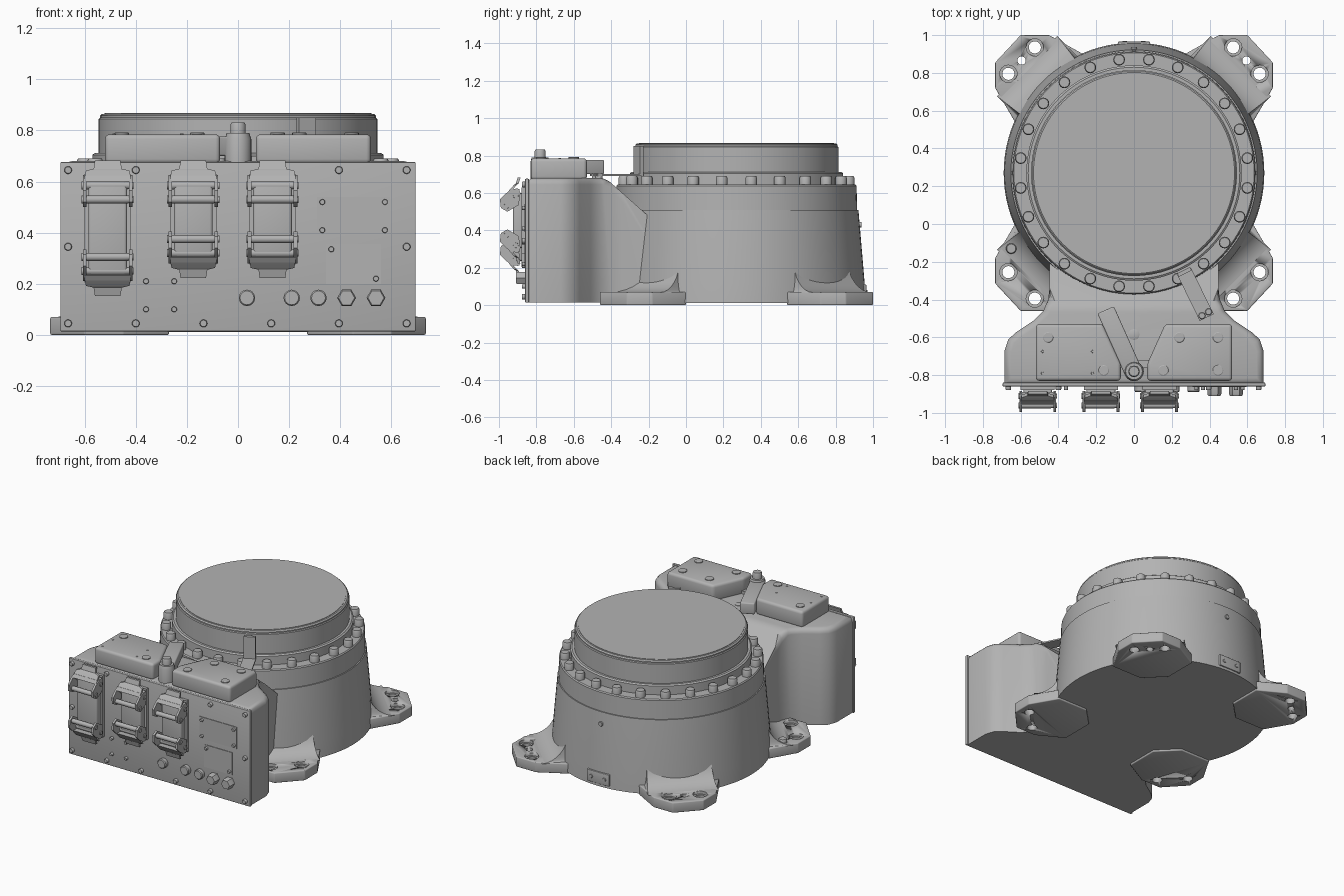
import bpy, bmesh, math
from math import sin, cos, pi
from mathutils import Vector, Matrix

if "Cube" in bpy.data.objects:
    bpy.data.objects.remove(bpy.data.objects["Cube"])

grey = bpy.data.materials.new("machine grey")
grey.use_nodes = True
COLOUR = (0.45, 0.45, 0.45, 1)
grey.diffuse_color = COLOUR
grey.node_tree.nodes["Principled BSDF"].inputs["Base Color"].default_value = COLOUR
CY = 0.27          # centre of the drum in y
PANEL = -0.86      # front panel plane


def finish(name, bm):
    bmesh.ops.recalc_face_normals(bm, faces=bm.faces)
    mesh = bpy.data.meshes.new(name)
    bm.to_mesh(mesh)
    bm.free()
    mesh.materials.append(grey)
    ob = bpy.data.objects.new(name, mesh)
    bpy.context.collection.objects.link(ob)
    bpy.ops.object.select_all(action='DESELECT')
    ob.select_set(True)
    bpy.context.view_layer.objects.active = ob
    bpy.ops.object.shade_smooth_by_angle(angle=math.radians(32))
    return ob


def place(axis, a, b, h):
    return {'x': (h, a, b), 'y': (a, h, b), 'z': (a, b, h)}[axis]


def loft(bm, rings):
    loops = [[bm.verts.new(p) for p in r] for r in rings]
    n = len(loops[0])
    for lo, hi in zip(loops, loops[1:]):
        for i in range(n):
            bm.faces.new((lo[i], lo[(i + 1) % n], hi[(i + 1) % n], hi[i]))
    bm.faces.new(loops[0])
    bm.faces.new(loops[-1])


def prism(bm, pts, lo, hi, axis='z'):
    loft(bm, [[place(axis, a, b, h) for a, b in pts] for h in (lo, hi)])


def rect(x0, x1, y0, y1):
    return [(x0, y0), (x1, y0), (x1, y1), (x0, y1)]


def lathe(bm, profile, a, b, axis='z', sides=24):
    # profile of (radius, height) rings around an axis through a, b
    loft(bm, [[place(axis, a + r * cos(2 * pi * i / sides),
                     b + r * sin(2 * pi * i / sides), h)
               for i in range(sides)] for r, h in profile])


def studs(name, spots, r, lo, hi, axis='z', sides=16):
    bm = bmesh.new()
    tip = hi + (lo - hi) * 0.2
    for a, b in spots:
        lathe(bm, [(r, lo), (r, tip), (r * 0.85, hi)], a, b, axis, sides)
    return finish(name, bm)


def bevel(bm, test, size, seg=3):
    edges = [e for e in bm.edges if len(e.link_faces) == 2
             and e.calc_face_angle(0) > 0.4 and test(e)]
    bmesh.ops.bevel(bm, geom=edges, offset=size, segments=seg,
                    affect='EDGES', profile=0.5)


def single(name, pts, lo, hi, axis='z', size=0):
    bm = bmesh.new()
    prism(bm, pts, lo, hi, axis)
    bmesh.ops.recalc_face_normals(bm, faces=bm.faces)
    if size:
        bevel(bm, lambda e: True, size)
    return finish(name, bm)


# Round body, bolt flange and drum
def round_part(name, profile):
    bm = bmesh.new()
    lathe(bm, profile, 0, CY, sides=96)
    return finish(name, bm)


round_part("round_body", [(0.69, 0.012), (0.685, 0.12), (0.652, 0.51)])
round_part("bolt_flange", [(0.645, 0.505), (0.642, 0.638), (0.636, 0.645)])
round_part("drum_seat", [(0.57, 0.64), (0.57, 0.705), (0.56, 0.712)])
round_part("drum", [(0.545, 0.70), (0.545, 0.845), (0.54, 0.85), (0.54, 0.858), (0.532, 0.865)])
round_part("drum_cap", [(0.522, 0.86), (0.522, 0.868)])
ring = [(7.5 + 15 * k) * pi / 180 for k in range(24)]
studs("flange_bolts", [(0.605 * sin(a), CY + 0.605 * cos(a)) for a in ring],
      0.031, 0.64, 0.69)

# Front housing with a waisted neck sloping down onto the round body
half = [(0.685, -0.85), (0.685, -0.67), (0.665, -0.61), (0.62, -0.57), (0.53, -0.51),
        (0.48, -0.46), (0.455, -0.40), (0.447, -0.34), (0.447, 0.0)]
bm = bmesh.new()
prism(bm, half + [(-x, y) for x, y in reversed(half)], 0.014, 0.68)
bmesh.ops.recalc_face_normals(bm, faces=bm.faces)
cut = bmesh.ops.bisect_plane(bm, geom=bm.verts[:] + bm.edges[:] + bm.faces[:],
                             plane_co=(0, -0.43, 0.68), plane_no=(0, 0.16, 0.18),
                             clear_outer=True)
bmesh.ops.holes_fill(bm, edges=[e for e in cut["geom_cut"] if isinstance(e, bmesh.types.BMEdge)])
bmesh.ops.recalc_face_normals(bm, faces=bm.faces)
bevel(bm, lambda e: all(v.co.z > 0.3 and v.co.y > -0.84 for v in e.verts)
      or all(v.co.z > 0.6 for v in e.verts) and abs(e.verts[0].co.x) > 0.6, 0.035)
finish("front_housing", bm)
single("front_panel", rect(-0.695, 0.695, 0.014, 0.676), PANEL, PANEL + 0.02, 'y', 0.004)

# Four mounting feet with concave gussets and stepped bolt holes
pad = [(0.27, 0.63), (0.45, 0.73), (0.6, 0.73), (0.735, 0.585)]
pad = pad + [(0.735, 0.45), (0.63, 0.27), (0.4, 0.27), (0.27, 0.4)]
for sx, side in ((1, "left"), (-1, "right")):
    for sy, end in ((1, "back"), (-1, "front")):
        foot = single(f"{end}_{side}_foot", [(sx * x, CY + sy * y) for x, y in pad],
                      0, 0.07, size=0.006)
        bm = bmesh.new()
        for x, y in ((0.525, 0.665), (0.665, 0.525)):
            lathe(bm, [(0.032, -0.1), (0.032, 0.05), (0.046, 0.05), (0.046, 0.1)],
                  sx * x, CY + sy * y)
        if sy > 0:
            lathe(bm, [(0.022, -0.1), (0.022, 0.1)], sx * 0.595, CY + 0.595)
        cutter = finish("hole_cutter", bm)
        cutter.hide_render = True
        mod = foot.modifiers.new("holes", 'BOOLEAN')
        mod.object, mod.operation, mod.solver = cutter, 'DIFFERENCE', 'EXACT'
        bpy.context.view_layer.objects.active = foot
        bpy.ops.object.modifier_apply(modifier="holes")
        bpy.data.objects.remove(cutter)
        # gusset rings in radial (u) and tangential (t) directions
        rings = []
        for k in range(9):
            a = k / 8 * pi / 2
            u, w = 0.635 + 0.165 * (1 - sin(a)), 0.225 - 0.02 * sin(a)
            z = 0.068 + 0.18 * (1 - cos(a))
            rings.append([(sx * (p - t) * 0.7071, CY + sy * (p + t) * 0.7071, z)
                          for p, t in ((0.45, -w), (u, -w), (u, w), (0.45, w))])
        bm = bmesh.new()
        loft(bm, rings)
        finish(f"{end}_{side}_gusset", bm)

# Back plate and plug
single("back_plate", rect(-0.085, 0.085, 0.03, 0.11), 0.94, 0.965, 'y', 0.004)
studs("back_plate_screws", [(-0.05, 0.07), (0.05, 0.07)], 0.012, 0.96, 0.97, 'y')
studs("back_plug", [(0, 0.43)], 0.016, 0.92, 0.938, 'y')
studs("foot_pin", [(-0.65, -0.13)], 0.028, 0.06, 0.10)

# Panel screws, plates and round or hexagonal fittings
rim = [(x, z) for x in (-0.665, 0.66) for z in (0.045, 0.345, 0.645)]
rim += [(x, 0.045) for x in (-0.4, -0.135, 0.13, 0.395)] + [(-0.4, 0.645), (0.395, 0.645)]
studs("panel_screws", rim, 0.015, PANEL, PANEL - 0.018, 'y')
small = [(x, z) for x in (0.33, 0.575) for z in (0.41, 0.52)]
small += [(x, z) for x in (-0.36, -0.25) for z in (0.1, 0.21)] + [(0.365, 0.335), (0.54, 0.22)]
studs("small_screws", small, 0.011, PANEL, PANEL - 0.018, 'y')
single("upper_plate", rect(0.31, 0.595, 0.39, 0.54), PANEL - 0.004, PANEL, 'y')
single("lower_plate", rect(0.345, 0.56, 0.2, 0.355), PANEL - 0.004, PANEL, 'y')
studs("round_fittings", [(x, 0.145) for x in (0.035, 0.21, 0.315)], 0.032, PANEL, PANEL - 0.03, 'y')
studs("hex_fittings", [(x, 0.145) for x in (0.425, 0.54)], 0.037, PANEL, PANEL - 0.05, 'y', 6)

# Cable sockets with locking levers
upper = [(-0.885, 0.6), (-0.895, 0.535), (-0.955, 0.5), (-0.99, 0.52), (-0.995, 0.565),
         (-0.96, 0.6), (-0.925, 0.62), (-0.9, 0.625)]
for name, x, low in (("first", -0.51, 0.215), ("second", -0.175, 0.285), ("third", 0.135, 0.285)):
    single(f"{name}_socket_base", rect(x - 0.09, x + 0.09, low - 0.01, 0.63), PANEL - 0.02, PANEL, 'y')
    single(f"{name}_socket_hood", rect(x - 0.076, x + 0.076, low + 0.02, 0.6),
           PANEL - 0.065, PANEL, 'y', 0.012)
    bm = bmesh.new()
    mid = low + 0.62
    for s in (-1, 1):
        for flip in (False, True):
            shape = [(y, mid - z if flip else z) for y, z in upper]
            prism(bm, shape, x + s * 0.083, x + s * 0.097, 'x')
    for flip in (False, True):
        f = (lambda z: mid - z) if flip else (lambda z: z)
        prism(bm, [(-0.955, f(0.6)), (-0.89, f(0.6)), (-0.89, f(0.622)), (-0.94, f(0.622))],
              x - 0.09, x + 0.09, 'x')
        # flared release tab
        loft(bm, [[(x + s * w, y + d, f(z)) for s, d in
                   ((-1, 0), (1, 0), (1, 0.015), (-1, 0.015))]
                  for w, y, z in ((0.09, -0.94, 0.62), (0.085, -0.92, 0.643),
                                  (0.055, -0.91, 0.65), (0.05, -0.9, 0.682))])
    finish(f"{name}_socket_levers", bm)
    studs(f"{name}_lever_pivots", [(-0.91, 0.585), (-0.96, 0.53), (-0.91, mid - 0.585),
                                   (-0.96, mid - 0.53)], 0.016, x - 0.102, x + 0.102, 'x', 12)

# Top covers with screws
cover = [(0.07, -0.83), (0.52, -0.83), (0.52, -0.53), (0.165, -0.53), (0.07, -0.74)]
for s, side in ((1, "left"), (-1, "right")):
    single(f"{side}_cover", [(s * x, y) for x, y in cover], 0.67, 0.785, size=0.018)
studs("cover_screws", [(-0.455, -0.6), (-0.16, -0.775)] +
      [(x, y) for x, y in ((0.24, -0.6), (0.445, -0.6), (0.155, -0.775), (0.445, -0.775))],
      0.028, 0.78, 0.793)
studs("cover_pins", [(x, y) for x in (-0.485, -0.22) for y in (-0.675, -0.79)], 0.007, 0.78, 0.788)

# Pivot post and clamp arm
studs("pivot_post", [(0, -0.78)], 0.052, 0.67, 0.79, sides=24)
studs("post_knob", [(0, -0.78)], 0.03, 0.78, 0.832, sides=24)
studs("housing_plug", [(0, -0.585)], 0.029, 0.675, 0.685)
single("post_foot", rect(-0.03, 0.1, -0.76, -0.72), 0.67, 0.70)


def strip(name, start, stop, width, lo, hi, size=0):
    a, b = Vector(start), Vector(stop)
    n = (b - a).normalized().orthogonal() * width / 2
    return single(name, [a + n, b + n, b - n, a - n], lo, hi, size=size)


strip("clamp_arm", (0, -0.79), (-0.15, -0.455), 0.095, 0.70, 0.777, 0.008)

# Bent index bracket beside the drum
strip("bracket_plate", (0.265, -0.25), (0.385, -0.495), 0.082, 0.69, 0.70)
strip("bracket_upright", (0.263, -0.245), (0.272, -0.263), 0.075, 0.69, 0.85)
studs("bracket_screws", [(0.36, -0.485), (0.395, -0.465)], 0.018, 0.675, 0.708)
